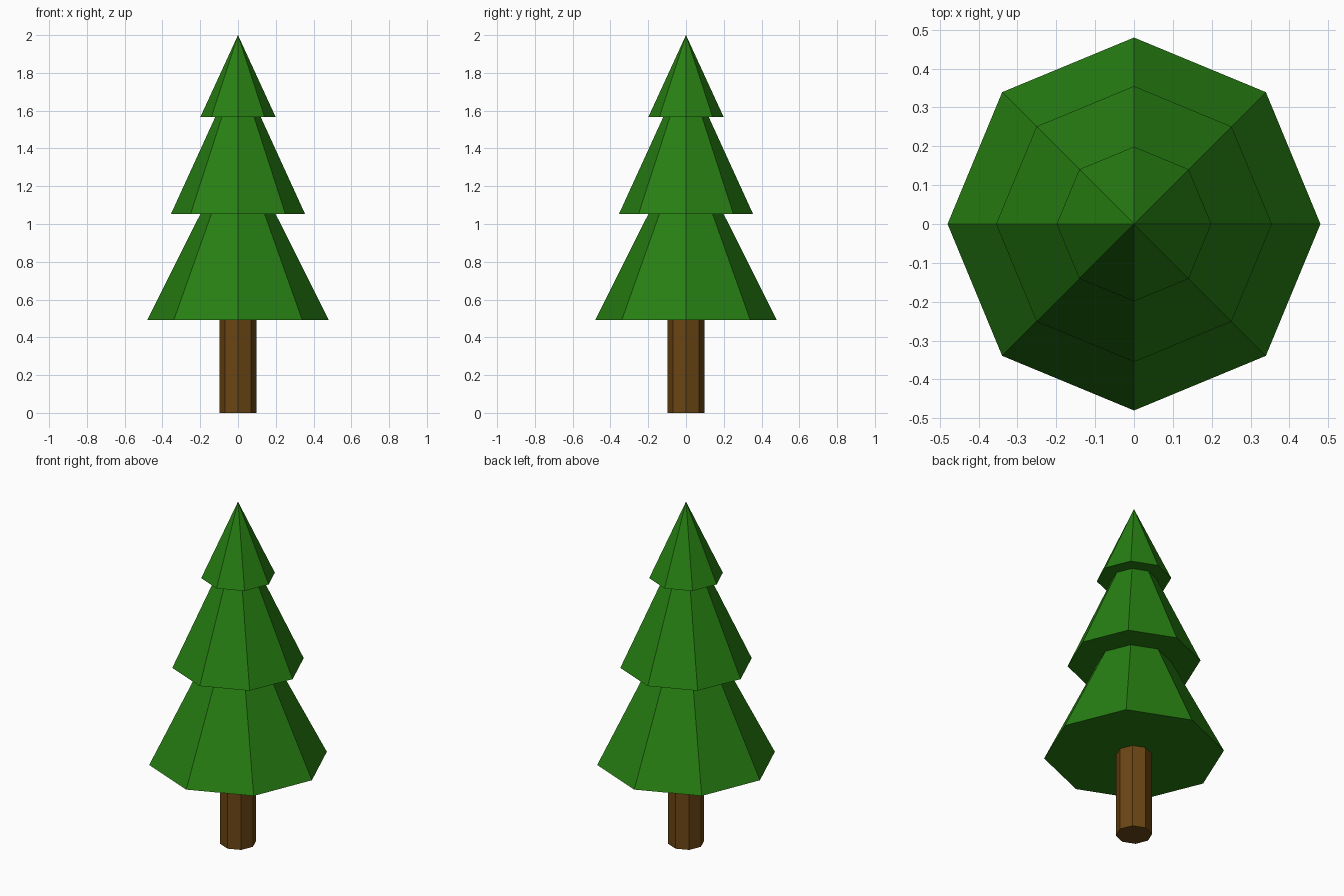
import bpy

if "Cube" in bpy.data.objects:
    bpy.data.objects.remove(bpy.data.objects["Cube"])

SIDES = 8


def material(name, color):
    mat = bpy.data.materials.new(name)
    mat.diffuse_color = (*color, 1)
    mat.use_nodes = True
    mat.node_tree.nodes["Principled BSDF"].inputs["Base Color"].default_value = mat.diffuse_color
    return mat


def cone(name, r_bottom, r_top, z0, z1, mat):
    bpy.ops.mesh.primitive_cone_add(vertices=SIDES, radius1=r_bottom, radius2=r_top,
                                    depth=z1 - z0, location=(0, 0, (z0 + z1) / 2))
    obj = bpy.context.object
    obj.name = name
    obj.data.materials.append(mat)


green = material("needle green", (0.02, 0.212, 0.006))
brown = material("bark brown", (0.147, 0.06, 0.007))

# Trunk, ending just inside the lowest tier
cone("trunk", 0.097, 0.097, 0.0, 0.52, brown)

# Foliage tiers: name, radius, base height, apex height
for name, radius, z0, z1 in (("lower_foliage", 0.48, 0.493, 1.45),
                             ("middle_foliage", 0.355, 1.053, 1.83),
                             ("top_foliage", 0.199, 1.567, 2.0)):
    cone(name, radius, 0.0, z0, z1, green)
